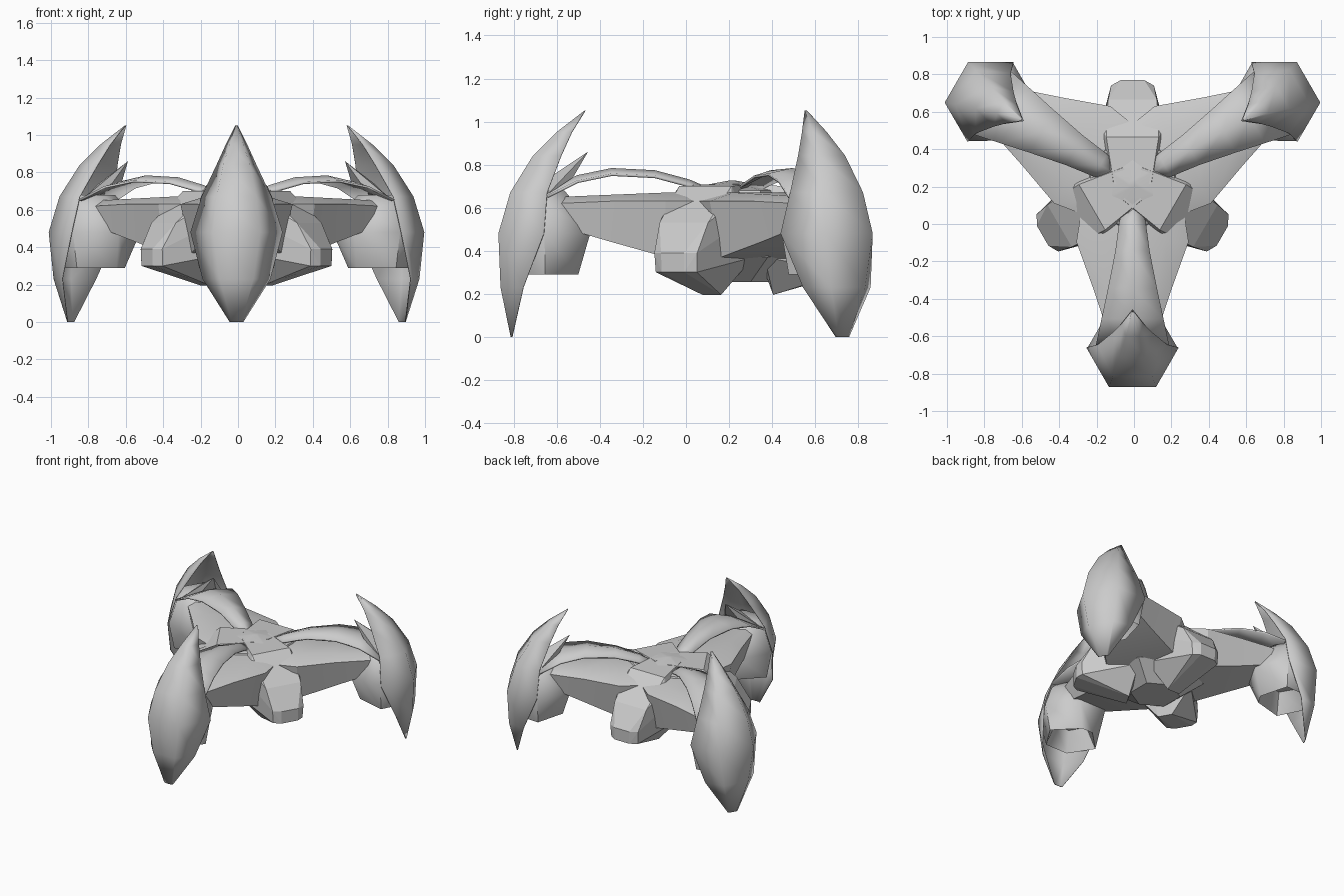
import bpy, bmesh
from math import radians, cos, sin
from mathutils import Matrix

if "Cube" in bpy.data.objects:
    bpy.data.objects.remove(bpy.data.objects["Cube"])

CENTER = Matrix.Translation((-0.008, 0.215, 0))


def finish(name, bm, angle, smooth=35, thick=0):
    bmesh.ops.remove_doubles(bm, verts=bm.verts, dist=1e-5)
    bmesh.ops.recalc_face_normals(bm, faces=bm.faces)
    me = bpy.data.meshes.new(name)
    bm.to_mesh(me)
    bm.free()
    ob = bpy.data.objects.new(name, me)
    bpy.context.collection.objects.link(ob)
    ob.matrix_world = CENTER @ Matrix.Rotation(radians(angle), 4, 'Z')
    if thick:
        mod = ob.modifiers.new("thickness", 'SOLIDIFY')
        mod.thickness = thick
        mod.offset = 0
    bpy.ops.object.select_all(action='DESELECT')
    ob.select_set(True)
    bpy.context.view_layer.objects.active = ob
    if smooth:
        bpy.ops.object.shade_smooth_by_angle(angle=radians(smooth))
    return ob


def loft(rings, closed=True):
    bm = bmesh.new()
    rows = [[bm.verts.new(p) for p in ring] for ring in rings]
    n = len(rows[0])
    for a, b in zip(rows, rows[1:]):
        for i in range(n if closed else n - 1):
            j = (i + 1) % n
            bm.faces.new((a[i], a[j], b[j], b[i]))
    if closed:
        bm.faces.new(rows[0])
        bm.faces.new(rows[-1])
    return bm


def mirrored(r, half):
    # closed cross-section from its (t, z) half, listed top to bottom
    return [(r, t, z) for t, z in half] + [(r, -t, z) for t, z in reversed(half)]


def hexring(rin, win, rmid, wmid, rout, wout, z):
    # hexagon across the radial axis: inner edge, widest points, outer edge
    half = [(rin, win), (rmid, wmid), (rout, wout)]
    return [(r, w, z) for r, w in half] + [(r, -w, z) for r, w in reversed(half)]


def hull(points):
    bm = bmesh.new()
    for r, t, z in points:
        for s in ((1, -1) if t else (1,)):
            bm.verts.new((r, s * t, z))
    bmesh.ops.convex_hull(bm, input=bm.verts)
    bmesh.ops.dissolve_limit(bm, angle_limit=radians(2), verts=bm.verts, edges=bm.edges)
    return bm


# Central hub with a shallow bowl beneath
hub = [[(rad * cos(radians(60 * i + 30)), rad * sin(radians(60 * i + 30)), z) for i in range(6)]
       for rad, z in ((0.17, 0.255), (0.33, 0.37), (0.33, 0.53), (0.26, 0.68), (0.02, 0.725))]
finish("hub", loft(hub), 0, 20)

# Shield rows: z, outer face r, outer half width, rim r, rim half width
shield_rows = [(1.05, .685, .003, .683, .005), (.95, .815, .035, .745, .055),
               (.84, .925, .07, .795, .105), (.67, 1.03, .105, .86, .185),
               (.48, 1.085, .125, .875, .245), (.23, 1.075, .09, .97, .18),
               (0, 1.028, .025, 1.022, .035)]
# Strap points: r, z, half width
strap_rows = [(.12, .69, .035), (.2, .725, .068), (.36, .768, .09),
              (.56, .778, .13), (.72, .745, .165), (.86, .675, .195)]

for k, side in enumerate(("front", "right", "left")):
    ang = -90 + 120 * k

    # Arm tapering from hub to foot
    arm = [mirrored(.12, [(.17, .67), (.27, .63), (.22, .34)]),
           mirrored(.31, [(.17, .67), (.30, .63), (.24, .37)]),
           mirrored(.56, [(.12, .66), (.21, .63), (.17, .44)]),
           mirrored(.80, [(.08, .65), (.13, .62), (.11, .51)])]
    finish(side + "_arm", loft(arm), ang, 25)

    # Hexagonal foot pod with hollow underside
    pod = [hexring(.76, .035, .87, .12, .98, .06, .43),
           hexring(.715, .045, .87, .20, 1.04, .09, .29),
           hexring(.66, .115, .872, .238, 1.075, .12, .48),
           hexring(.73, .08, .865, .19, 1.03, .1, .62),
           hexring(.78, .05, .86, .13, .98, .08, .68)]
    finish(side + "_pod", loft(pod), ang, 60)

    # Curved outer shield
    shield = [[(ri, -wi, z), (ro, -wo, z), (ro, wo, z), (ri, wi, z)]
              for z, ro, wo, ri, wi in shield_rows]
    finish(side + "_shield", loft(shield, False), ang, 60, 0.004)

    # Shallow arched strap over the arm
    strap = [[(r, -w, z - .025), (r, 0, z), (r, w, z - .025)] for r, z, w in strap_rows]
    finish(side + "_strap", loft(strap, False), ang, 40, 0.012)

    # Inner spike behind the shield
    spike = hull([(.67, 0, .86), (.74, .05, .74), (.86, .15, .66), (.85, 0, .74)])
    finish(side + "_spike", spike, ang, 0)

    # Snout lobe between the arms
    lobe = hull([(0, .1, .71), (.25, .14, .70), (.30, .17, .62), (.45, .13, .53),
                 (.555, .062, .39), (.525, .115, .39), (.552, .06, .30), (.52, .11, .30),
                 (.19, .05, .195), (.15, .2, .37), (.2, .2, .55)])
    finish(side + "_lobe", lobe, ang + 60, 0)
